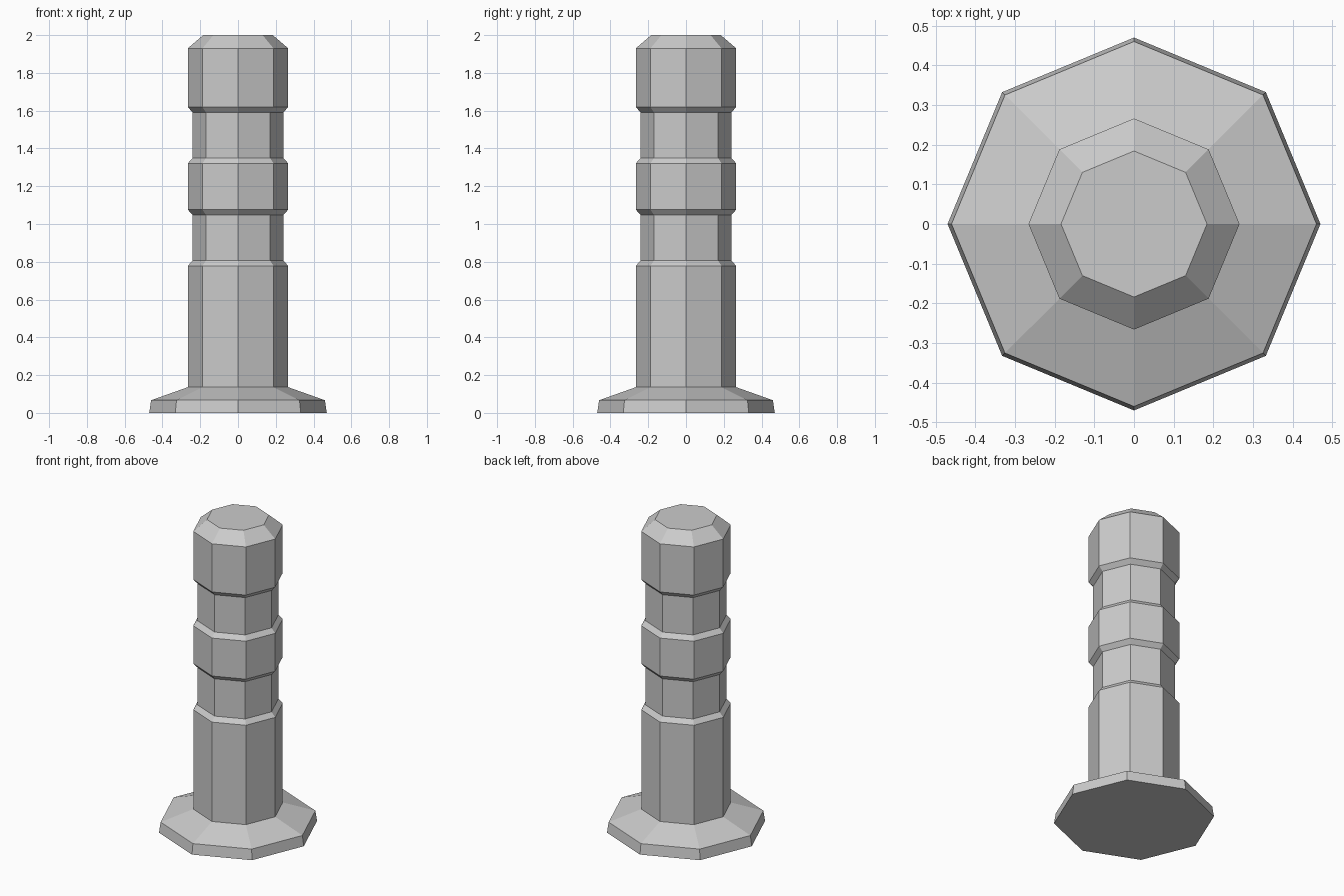
import bpy, bmesh
from math import cos, sin, tau

if "Cube" in bpy.data.objects:
    bpy.data.objects.remove(bpy.data.objects["Cube"])

SIDES = 8


def lathe(name, profile):
    """Closed octagonal solid from (radius, height) points, bottom to top."""
    bm = bmesh.new()
    rings = [[bm.verts.new((r * cos(tau * i / SIDES), r * sin(tau * i / SIDES), z))
              for i in range(SIDES)] for r, z in profile]
    for low, high in zip(rings, rings[1:]):
        for i in range(SIDES):
            j = (i + 1) % SIDES
            bm.faces.new((low[i], low[j], high[j], high[i]))
    bm.faces.new(rings[0][::-1])
    bm.faces.new(rings[-1])
    mesh = bpy.data.meshes.new(name)
    bm.to_mesh(mesh)
    bm.free()
    obj = bpy.data.objects.new(name, mesh)
    bpy.context.collection.objects.link(obj)
    return obj


FOOT, RIM, POST, GROOVE, TOP = 0.47, 0.46, 0.266, 0.24, 0.184

# Flared foot and lower shaft
profile = [(FOOT, 0), (RIM, 0.067), (POST, 0.136)]
# Two recessed bands with bevelled shoulders
for z in (0.778, 1.321):
    profile += [(POST, z), (GROOVE, z + 0.029), (GROOVE, z + 0.27), (POST, z + 0.298)]
# Chamfered cap
profile += [(POST, 1.93), (TOP, 2.0)]

lathe("bollard_post", profile)
